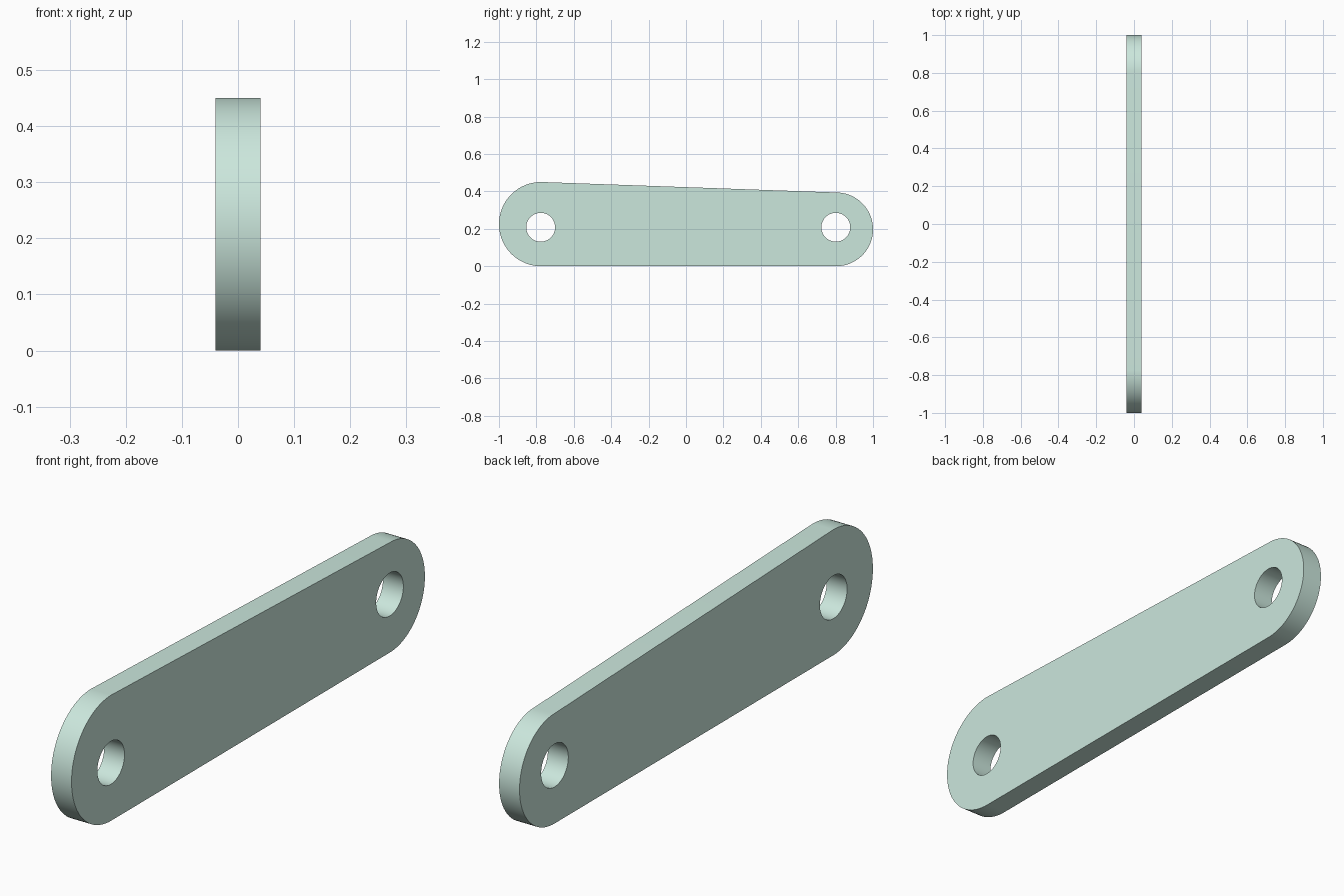
import bpy, bmesh
from math import pi, cos, sin, radians
from mathutils import Vector

if "Cube" in bpy.data.objects:
    bpy.data.objects.remove(bpy.data.objects["Cube"])

HALF_T = 0.0405


def arc(y, z, r, start, end, n):
    """Points on an arc in the YZ plane, from start to end inclusive."""
    return [(y + r * cos(start + (end - start) * i / n),
             z + r * sin(start + (end - start) * i / n)) for i in range(n + 1)]


def add_loop(bm, pts):
    verts = [bm.verts.new((-HALF_T, y, z)) for y, z in pts]
    return [bm.edges.new((v, verts[(i + 1) % len(verts)])) for i, v in enumerate(verts)]


bm = bmesh.new()

# Tapered outline: smaller rounded end at +y, larger rounded end at -y
outline = (arc(0.803, 0.197, 0.197, -pi / 2, pi / 2, 48)
           + arc(-0.775, 0.225, 0.225, pi / 2, 3 * pi / 2, 48))
edges = add_loop(bm, outline)

# Two pin holes
for y in (-0.777, 0.801):
    edges += add_loop(bm, arc(y, 0.208, 0.077, 0, 2 * pi, 64)[:-1])

# Fill around the holes and extrude to full thickness
bmesh.ops.triangle_fill(bm, edges=edges, use_beauty=True, normal=Vector((1, 0, 0)))
ext = bmesh.ops.extrude_face_region(bm, geom=bm.faces[:])
top = [g for g in ext["geom"] if isinstance(g, bmesh.types.BMVert)]
bmesh.ops.translate(bm, verts=top, vec=(2 * HALF_T, 0, 0))
bmesh.ops.recalc_face_normals(bm, faces=bm.faces[:])

mesh = bpy.data.meshes.new("link_plate")
bm.to_mesh(mesh)
bm.free()
plate = bpy.data.objects.new("link_plate", mesh)
bpy.context.collection.objects.link(plate)

# Pale green finish
mat = bpy.data.materials.new("pale_green")
mat.diffuse_color = (0.60, 0.80, 0.72, 1)
mat.use_nodes = True
mat.node_tree.nodes["Principled BSDF"].inputs["Base Color"].default_value = mat.diffuse_color
mesh.materials.append(mat)

# Smooth rounded ends and hole walls, keep the rims sharp
bpy.context.view_layer.objects.active = plate
plate.select_set(True)
bpy.ops.object.shade_smooth_by_angle(angle=radians(30))
